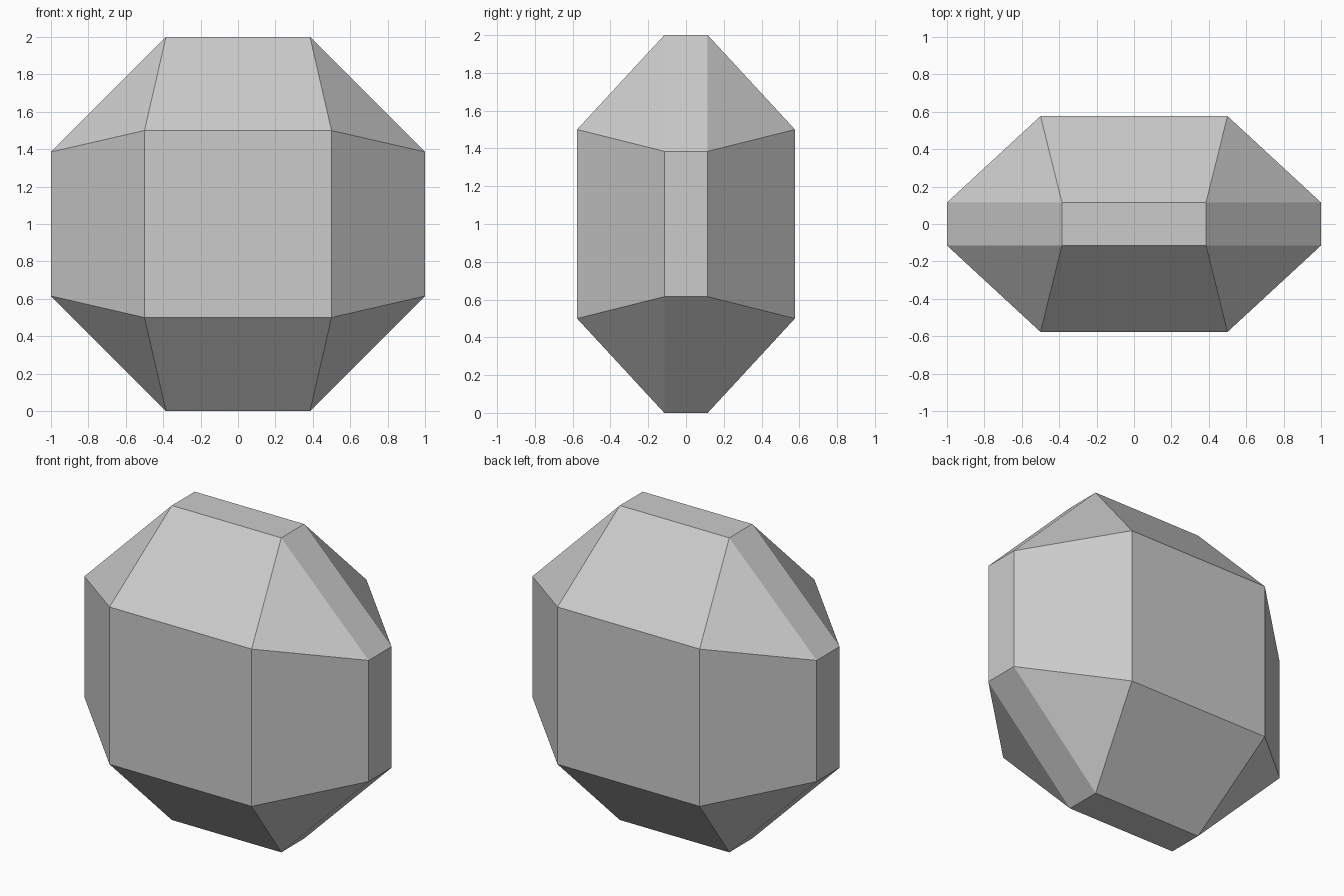
import bpy
import bmesh
from itertools import product

cube = bpy.data.objects.get("Cube")
if cube:
    bpy.data.objects.remove(cube, do_unlink=True)

# Plain grey material
grey = bpy.data.materials.new("plain_grey")
grey.use_nodes = True
colour = (0.6, 0.6, 0.6, 1.0)
grey.diffuse_color = colour
grey.node_tree.nodes["Principled BSDF"].inputs["Base Color"].default_value = colour

# Corner types, mirrored over all three axes about the centre:
# front and back faces, side strips, top and bottom strips
corners = [(0.5, 0.577, 0.5), (1.0, 0.115, 0.385), (0.385, 0.115, 1.0)]

bm = bmesh.new()
for x, y, z in corners:
    for sx, sy, sz in product((-1, 1), repeat=3):
        bm.verts.new((sx * x, sy * y, 1 + sz * z))

# Wrap the corners in flat facets and merge coplanar triangles
bmesh.ops.convex_hull(bm, input=bm.verts[:])
bmesh.ops.dissolve_limit(bm, angle_limit=0.03, verts=bm.verts[:], edges=bm.edges[:])
bmesh.ops.recalc_face_normals(bm, faces=bm.faces[:])

mesh = bpy.data.meshes.new("faceted_block")
bm.to_mesh(mesh)
bm.free()
mesh.materials.append(grey)
block = bpy.data.objects.new("faceted_block", mesh)
bpy.context.collection.objects.link(block)
